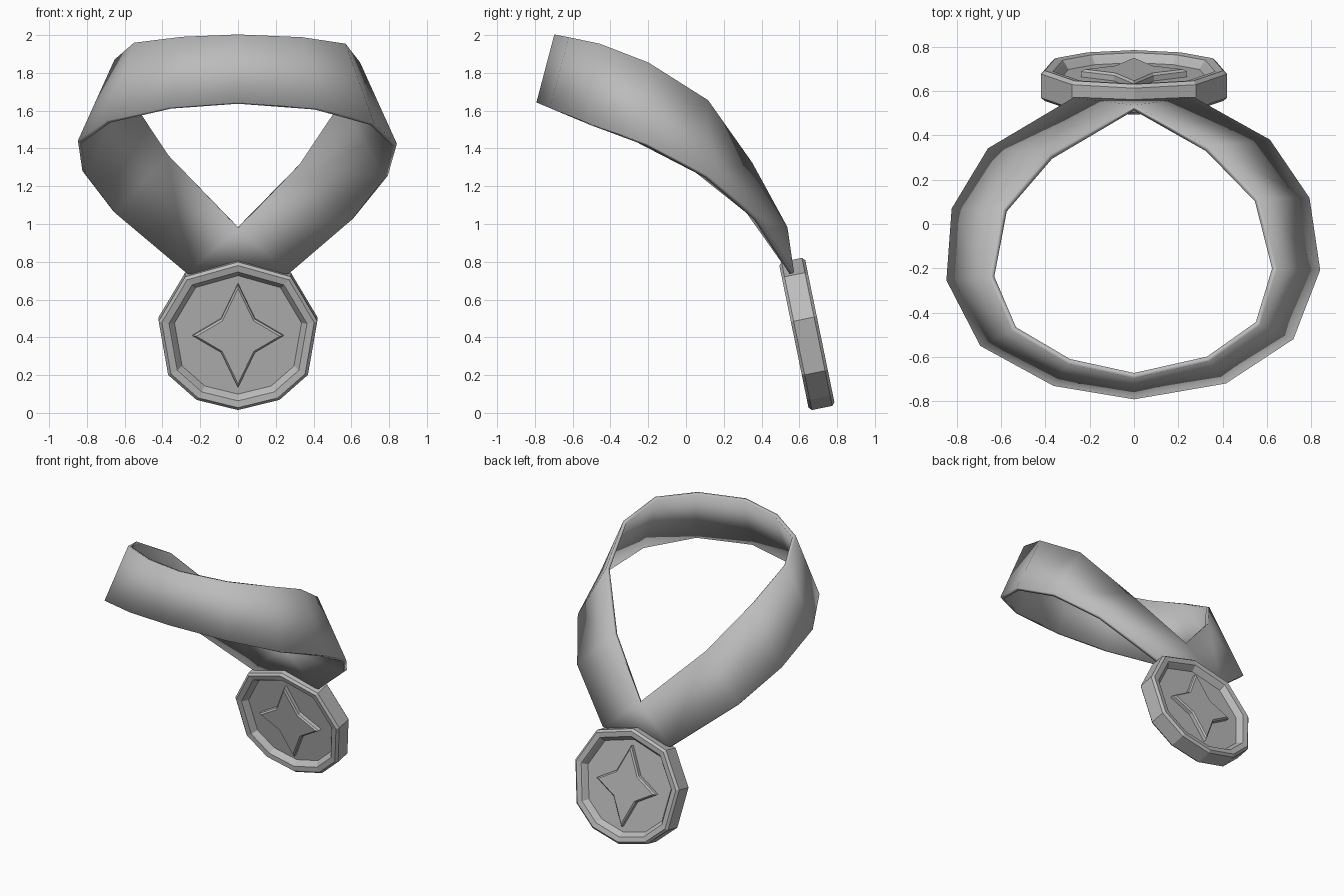
import bpy, bmesh, math
from mathutils import Matrix, Vector

cube = bpy.data.objects.get("Cube")
if cube:
    bpy.data.objects.remove(cube, do_unlink=True)

GREY = (0.5, 0.5, 0.5, 1.0)
grey = bpy.data.materials.new("plain_grey")
grey.use_nodes = True
grey.diffuse_color = GREY
grey.node_tree.nodes["Principled BSDF"].inputs["Base Color"].default_value = GREY


def make_object(name, bm):
    """Turn a bmesh into a linked object with outward normals."""
    bmesh.ops.recalc_face_normals(bm, faces=bm.faces)
    mesh = bpy.data.meshes.new(name)
    bm.to_mesh(mesh)
    bm.free()
    mesh.materials.append(grey)
    obj = bpy.data.objects.new(name, mesh)
    bpy.context.collection.objects.link(obj)
    return obj


def loft(bm, rings, wrap_rings=False, close_ring=True):
    """Bridge rings of equal length with quads; returns the vertex rings."""
    rows = [[bm.verts.new(p) for p in ring] for ring in rings]
    pairs = list(zip(rows, rows[1:])) + ([(rows[-1], rows[0])] if wrap_rings else [])
    for a, b in pairs:
        count = len(a)
        for i in range(count if close_ring else count - 1):
            j = (i + 1) % count
            bm.faces.new((a[i], a[j], b[j], b[i]))
    return rows


# Ribbon: lower and upper edge at each station, from the neck to the medal
stations = [
    ((0, -.78, 1.64), (0, -.685, 2.0)),
    ((.41, -.71, 1.61), (.335, -.61, 1.985)),
    ((.71, -.515, 1.53), (.56, -.45, 1.95)),
    ((.83, -.21, 1.42), (.635, -.2, 1.85)),
    ((.785, .11, 1.25), (.555, .11, 1.65)),
    ((.61, .37, 1.03), (.33, .34, 1.32)),
    ((.27, .56, .74), (0, .525, .98)),
]
right = [[Vector(p) for p in pair] for pair in stations]

# The other half mirrors it, slid slightly back along the band
left = []
for i in range(1, len(right)):
    slide = .15 if i < len(right) - 1 else 0
    pair = [p.lerp(q, slide) for p, q in zip(right[i], right[i - 1])]
    left.append([Vector((-p.x * (1.03 if slide else 1), p.y, p.z)) for p in pair])

bm = bmesh.new()
loft(bm, right + left[::-1], wrap_rings=True, close_ring=False)
bmesh.ops.remove_doubles(bm, verts=bm.verts, dist=.001)
ribbon = make_object("ribbon", bm)
cloth = ribbon.modifiers.new("cloth_thickness", "SOLIDIFY")
cloth.thickness = .025
cloth.offset = 0
bpy.context.view_layer.objects.active = ribbon
ribbon.select_set(True)
bpy.ops.object.shade_smooth_by_angle(angle=math.radians(50))
ribbon.select_set(False)

# Medal: ten-sided outline, tilted to hang from the ribbon
half_outline = [(.28, .32), (.42, .08), (.37, -.21), (.22, -.345)]
outline = [(0, .4)] + half_outline + [(0, -.4)] + [(-x, z) for x, z in half_outline[::-1]]
hang = Matrix.Translation((0, .64, .418)) @ Matrix.Rotation(math.radians(11.6), 4, "X")


def slice_at(points, scale, y):
    return [hang @ Vector((x * scale, y, z * scale)) for x, z in points]


# Rim and recessed floor, the same on both faces
side = [(.8, .025), (.85, .055), (.87, .065), (.96, .07), (1, .055)]
profile = [(s, -y) for s, y in side] + [(s, y) for s, y in side[::-1]]
bm = bmesh.new()
rows = loft(bm, [slice_at(outline, s, y) for s, y in profile])
for floor in (rows[0], rows[-1]):
    bm.faces.new(floor)
make_object("medal", bm)

# Four-pointed star raised on each face
star = []
for x, z in ((0, .28), (.24, 0), (0, -.28), (-.24, 0)):
    star.append((x, z))
    star.append(((x + z / .28 * .24) * .375, (z - x / .24 * .28) * .32))

for name, facing in (("front_star", -1), ("back_star", 1)):
    bm = bmesh.new()
    rows = loft(bm, [slice_at(star, s, facing * y) for s, y in ((1, .02), (1, .05), (.92, .06))])
    for cap in (rows[0], rows[-1]):
        bm.faces.new(cap)
    make_object(name, bm)
